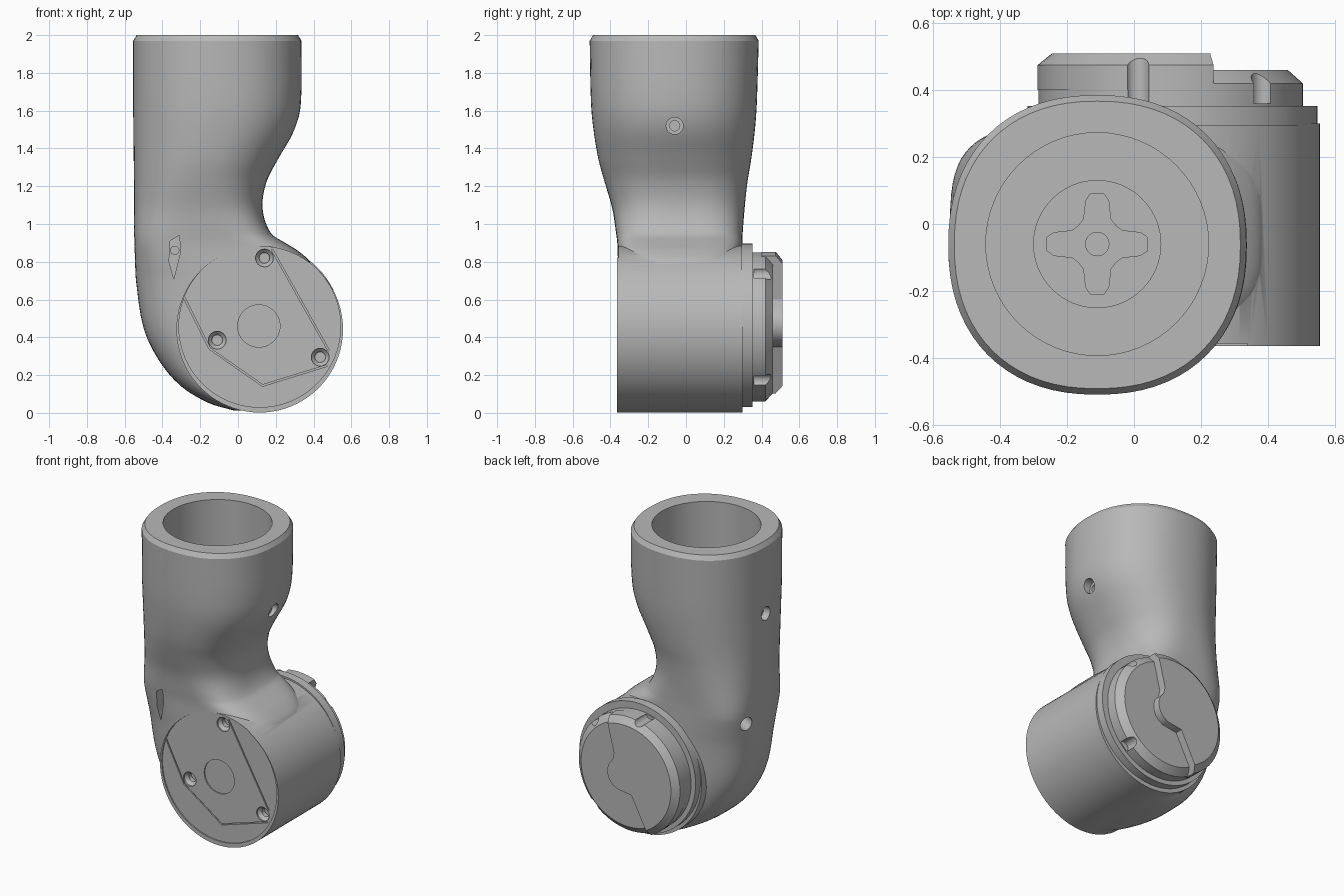
import bpy, bmesh, math
from mathutils import Vector, Matrix

cube = bpy.data.objects.get("Cube")
if cube:
    bpy.data.objects.remove(cube, do_unlink=True)

grey = bpy.data.materials.new("plain grey")
grey.use_nodes = True
COLOR = (0.48, 0.48, 0.48, 1)
grey.diffuse_color = COLOR
grey.node_tree.nodes["Principled BSDF"].inputs["Base Color"].default_value = COLOR

AX, AZ, R = 0.115, 0.443, 0.441      # barrel axis and radius
TX, TY = -0.11, -0.06                # socket axis


def loft(name, rings):
    """Skin a list of equal-length closed rings and cap both ends."""
    bm = bmesh.new()
    loops = [[bm.verts.new(p) for p in ring] for ring in rings]
    n = len(loops[0])
    for a, b in zip(loops, loops[1:]):
        for i in range(n):
            j = (i + 1) % n
            bm.faces.new((a[i], a[j], b[j], b[i]))
    bm.faces.new(loops[0][::-1])
    bm.faces.new(loops[-1])
    bmesh.ops.recalc_face_normals(bm, faces=bm.faces)
    mesh = bpy.data.meshes.new(name)
    bm.to_mesh(mesh)
    bm.free()
    mesh.materials.append(grey)
    obj = bpy.data.objects.new(name, mesh)
    bpy.context.collection.objects.link(obj)
    return obj


def turned(name, base, axis, profile, sides=64):
    """Solid of revolution: profile is (distance along axis, radius)."""
    turn = Vector(axis).to_track_quat('Z', 'Y')
    ang = [2 * math.pi * i / sides for i in range(sides)]
    return loft(name, [[Vector(base) + turn @ Vector((r * math.cos(a), r * math.sin(a), h))
                        for a in ang] for h, r in profile])


def slab(name, outline, y0, y1):
    """Extrude an x-z outline along y."""
    return loft(name, [[(x, y, z) for x, z in outline] for y in (y0, y1)])


def boolean(target, other, operation='DIFFERENCE'):
    other.hide_render = True
    mod = target.modifiers.new("boolean", 'BOOLEAN')
    mod.operation, mod.solver, mod.object = operation, 'EXACT', other
    bpy.context.view_layer.objects.active = target
    bpy.ops.object.modifier_apply(modifier=mod.name)
    bpy.data.objects.remove(other, do_unlink=True)


def smooth(obj, angle=25):
    bpy.ops.object.select_all(action='DESELECT')
    obj.select_set(True)
    bpy.context.view_layer.objects.active = obj
    bpy.ops.object.shade_smooth_by_angle(angle=math.radians(angle))


# Elbow body stations: z, left x, right x, front y, back y, widest x, squareness
stations = [
    (0.012, -0.02, 0.16, -0.345, 0.28, 0.11, 3.0),
    (0.05, -0.15, 0.20, -0.358, 0.292, 0.11, 3.0),
    (0.14, -0.30, 0.25, -0.36, 0.295, 0.10, 2.9),
    (0.28, -0.42, 0.30, -0.36, 0.295, 0.07, 2.8),
    (0.45, -0.50, 0.36, -0.36, 0.295, 0.02, 2.8),
    (0.70, -0.54, 0.41, -0.36, 0.295, -0.05, 2.9),
    (0.80, -0.545, 0.38, -0.361, 0.296, -0.08, 3.3),
    (0.86, -0.547, 0.315, -0.362, 0.297, -0.10, 3.6),
    (0.90, -0.548, 0.25, -0.364, 0.298, -0.12, 3.7),
    (0.95, -0.55, 0.175, -0.37, 0.30, -0.15, 3.5),
    (1.08, -0.55, 0.13, -0.39, 0.31, -0.19, 2.8),
    (1.22, -0.55, 0.15, -0.43, 0.325, -0.18, 2.45),
    (1.34, -0.552, 0.21, -0.463, 0.345, -0.15, 2.3),
    (1.50, -0.554, 0.30, -0.49, 0.365, -0.12, 2.25),
    (1.64, -0.555, 0.333, -0.503, 0.375, -0.11, 2.25),
    (1.97, -0.555, 0.336, -0.51, 0.385, -0.11, 2.25)]


def section(z, xl, xr, yf, yb, cx, n, sides=72):
    ring, cy = [], (yf + yb) / 2
    for i in range(sides):
        a = 2 * math.pi * i / sides
        c, s = math.cos(a), math.sin(a)
        rx = xr - cx if c > 0 else cx - xl
        ring.append((cx + rx * math.copysign(abs(c) ** (2 / n), c),
                     cy + (yb - yf) / 2 * math.copysign(abs(s) ** (2 / n), s), z))
    return ring


def spline(a, b, c, d, t):
    """Smooth interpolation between b and c using uneven station spacing."""
    def slope(p, q, k):
        return (q[k] - p[k]) / max(q[0] - p[0], 1e-6)
    h, out = c[0] - b[0], [b[0] + (c[0] - b[0]) * t]
    for k in range(1, 7):
        m0 = slope(a, c, k) * h
        m1 = slope(b, d, k) * h
        out.append((2*t**3 - 3*t*t + 1) * b[k] + (t**3 - 2*t*t + t) * m0
                   + (3*t*t - 2*t**3) * c[k] + (t**3 - t*t) * m1)
    return out


rings = []
padded = [stations[0]] + stations + [stations[-1]]
for i in range(len(stations) - 1):
    rings += [section(*spline(*padded[i:i + 4], t / 4)) for t in range(4)]
rings.append(section(*stations[-1]))
rings.append(section(2.0, -0.537, 0.318, -0.492, 0.367, TX, 2.25))
body = loft("elbow_body", rings)

# Horizontal barrel joined to the elbow
barrel = turned("barrel", (AX, -0.365, AZ), (0, 1, 0), [(0, R), (0.665, R)], 80)
boolean(body, barrel, 'UNION')

# Socket bore with stepped floor and a cross-shaped pocket
boolean(body, turned("bore", (TX, TY, 1.40), (0, 0, 1),
                     [(0, 0.19), (0.04, 0.19), (0.0401, 0.333), (0.7, 0.333)]))
cross = []
for k in range(4):
    quarter = Matrix.Rotation(k * math.pi / 2, 2)
    for x, y in ((0.055, 0.055), (0.04, 0.075), (0.034, 0.13), (0.02, 0.15),
                 (-0.02, 0.15), (-0.034, 0.13), (-0.04, 0.075)):
        cross.append(quarter @ Vector((x, y)))
boolean(body, loft("cross_pocket", [[(TX + p.x, TY + p.y, z) for p in cross]
                                    for z in (1.33, 1.42)]))
boolean(body, turned("centre_drill", (TX, TY, 1.28), (0, 0, 1), [(0, 0.035), (0.1, 0.035)], 32))

# Blind screw wells on both sides of the socket, and one behind the elbow
for x, direction in ((0.36, -1), (-0.60, 1)):
    boolean(body, turned("wall_well", (x, TY, 1.52), (direction, 0, 0),
                         [(0, 0.045), (0.095, 0.045), (0.096, 0.027), (0.12, 0.027)], 32))
boolean(body, turned("rear_hole", (-0.36, 0.02, 0.84), (-0.85, 0.5, 0),
                     [(0, 0.045), (0.5, 0.045)], 32))

# Kite-shaped screw pocket on the front of the elbow
kite = [(-0.36, 0.91), (-0.31, 0.94), (-0.305, 0.85), (-0.34, 0.71), (-0.365, 0.80)]
boolean(body, slab("kite_pocket", kite, -0.6, -0.25))
boolean(body, turned("kite_drill", (-0.335, -0.27, 0.86), (0, 1, 0),
                     [(0, 0.022), (0.08, 0.022)], 24))

# Front cover: shallow recess, hub, scored seams and countersunk screws
FRONT = -0.365
boolean(body, turned("cover_recess", (AX, FRONT - 0.05, AZ + 0.015), (0, 1, 0),
                     [(0, 0.428), (0.058, 0.428)], 80))
FACE = FRONT + 0.008
boolean(body, turned("hub_recess", (0.11, FACE - 0.05, 0.46), (0, 1, 0),
                     [(0, 0.112), (0.058, 0.112)], 48))
seam = [((-0.29, 0.62), (-0.15, 0.34)), ((-0.15, 0.34), (0.13, 0.145)),
        ((0.13, 0.145), (0.47, 0.25)), ((0.18, 0.865), (0.48, 0.33))]
for start, end in seam:
    a, b = Vector(start), Vector(end)
    side = (b - a).normalized().orthogonal() * 0.004
    boolean(body, slab("seam", [a + side, b + side, b - side, a - side],
                       FACE - 0.05, FACE + 0.008))
screws = [(0.14, 0.82), (-0.11, 0.385), (0.435, 0.295)]
for x, z in screws:
    boolean(body, turned("screw_well", (x, FACE - 0.03, z), (0, 1, 0),
                         [(0, 0.047), (0.04, 0.047), (0.06, 0.028), (0.09, 0.028)], 24))
smooth(body)

# Rear flange
flange = turned("rear_flange", (AX, 0.295, 0.463), (0, 1, 0),
                [(0, 0.433), (0.058, 0.433)], 80)
smooth(flange)

# Rear knob, low step with bevelled rim and two grip notches
knob = turned("rear_knob", (0.11, 0.35, 0.455), (0, 1, 0),
              [(0, 0.395), (0.07, 0.395), (0.11, 0.35)])
for z in (0.17, 0.74):
    boolean(knob, turned("grip_notch", (0.385, 0.36, z), (0, 1, 0),
                         [(0, 0.035), (0.2, 0.035)], 24))

# Raised half of the knob, trimmed along a slanted line that bulges round the hub
raised = turned("knob_raised_half", (0.11, 0.40, 0.455), (0, 1, 0),
                [(0, 0.398), (0.075, 0.398), (0.11, 0.355)])
trim = [(0.28, 1.0), (0.18, 0.60)]
trim += [(0.12 + 0.11 * math.cos(a), 0.47 + 0.11 * math.sin(a))
         for a in (math.radians(50 - 20 * i) for i in range(7))]
trim += [(0.05, 0.35), (-0.13, 0.0), (0.8, 0.0), (0.8, 1.0)]
boolean(raised, slab("trim", trim, 0.3, 0.7))
for part in (knob, raised):
    boolean(part, turned("top_notch", (0.01, 0.36, 0.85), (0, 1, 0),
                         [(0, 0.035), (0.2, 0.035)], 24))
    smooth(part)
